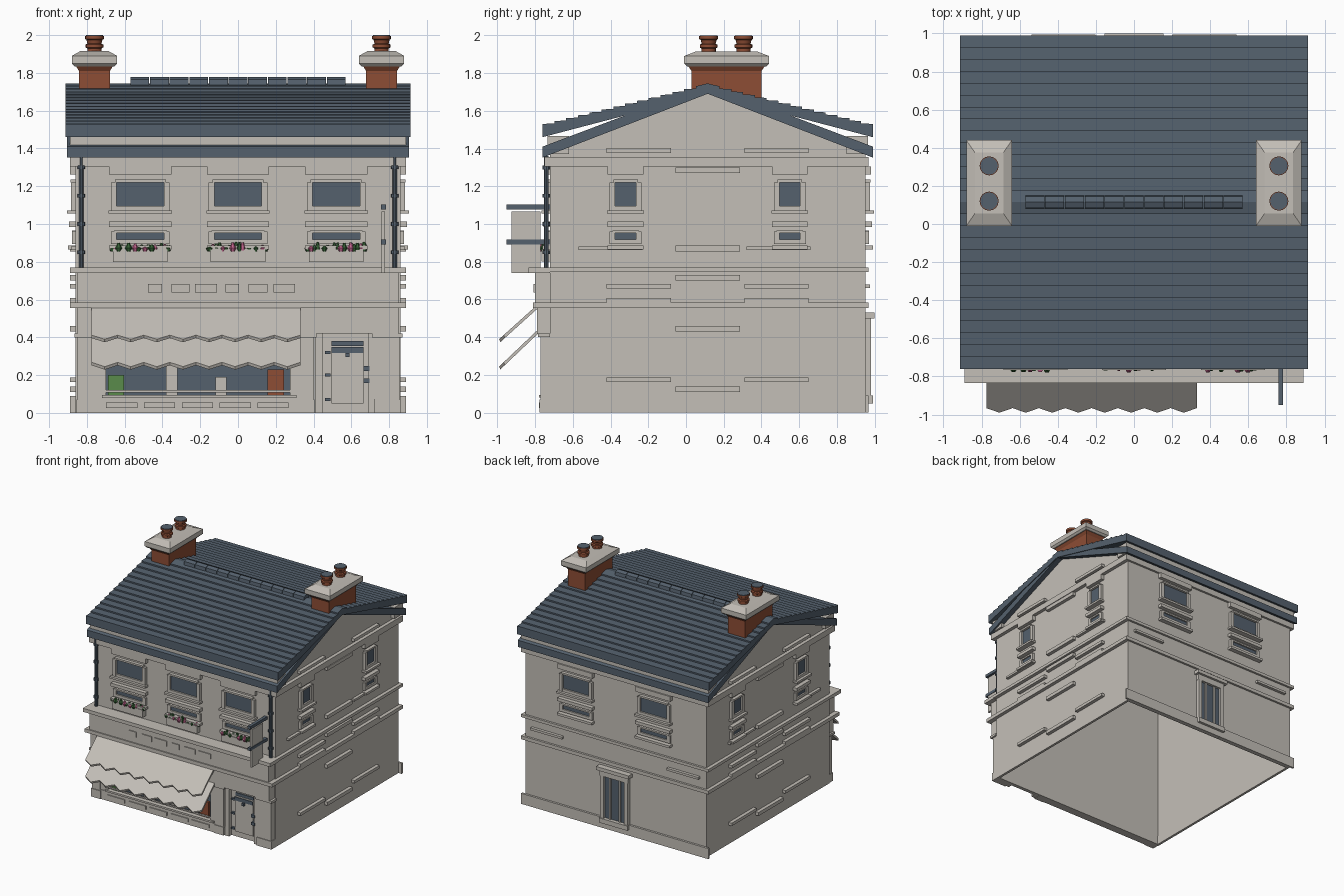
import bpy, bmesh, math, random
from mathutils import Matrix, Vector

random.seed(4)
cube = bpy.data.objects.get("Cube")
if cube:
    bpy.data.objects.remove(cube)

# Materials
COLOURS = {
    "stone": (.55, .52, .475), "slate": (.09, .12, .155), "brick": (.27, .075, .035),
    "leaf_green": (.035, .12, .035), "petal_pink": (.55, .13, .27), "crate_green": (.1, .26, .07),
}
MATS = {}
for label, rgb in COLOURS.items():
    m = bpy.data.materials.new(label)
    m.use_nodes = True
    m.diffuse_color = (*rgb, 1)
    m.node_tree.nodes["Principled BSDF"].inputs["Base Color"].default_value = (*rgb, 1)
    MATS[label] = m

# Wall planes of the house
HALF, FRONT, BACK, RIDGE = .86, -.72, .95, .115
FACES = {
    "front": lambda u, d, z: Vector((u, FRONT - d, z)),
    "back": lambda u, d, z: Vector((u, BACK + d, z)),
    "right": lambda u, d, z: Vector((HALF + d, u, z)),
    "left": lambda u, d, z: Vector((-HALF - d, u, z)),
}


def finish(name, bm, mat):
    bmesh.ops.recalc_face_normals(bm, faces=bm.faces)
    mesh = bpy.data.meshes.new(name)
    bm.to_mesh(mesh)
    bm.free()
    mesh.materials.append(MATS[mat])
    obj = bpy.data.objects.new(name, mesh)
    bpy.context.collection.objects.link(obj)
    return obj


def box(name, mat, u, d, z, face="front"):
    """Block on a wall: range along it, range outward, range in height."""
    a, b = (FACES[face](u[i], d[i], z[i]) for i in (0, 1))
    size = Vector(abs(s) for s in b - a)
    bm = bmesh.new()
    bmesh.ops.create_cube(bm, size=1, matrix=Matrix.Translation((a + b) / 2) @ Matrix.Diagonal(size).to_4x4())
    return finish(name, bm, mat)


def mid(centre, width):
    return centre - width / 2, centre + width / 2


def prism(name, mat, points, shift, open_base=False):
    """Flat outline pushed along a vector."""
    bm = bmesh.new()
    face = bm.faces.new([bm.verts.new(p) for p in points])
    new = bmesh.ops.extrude_face_region(bm, geom=[face], use_keep_orig=True)["geom"]
    bmesh.ops.translate(bm, vec=shift, verts=[g for g in new if isinstance(g, bmesh.types.BMVert)])
    if open_base:
        base = [f for f in bm.faces if all(v.co.z < .001 for v in f.verts)]
        bmesh.ops.delete(bm, geom=base, context="FACES")
    return finish(name, bm, mat)


def lathe(name, mat, profile, centre, sides=16):
    bm = bmesh.new()
    rings = []
    for r, z in profile:
        rings.append([bm.verts.new((centre[0] + r * math.cos(t), centre[1] + r * math.sin(t), z))
                      for t in (math.tau * i / sides for i in range(sides))])
    for low, high in zip(rings, rings[1:]):
        for i in range(sides):
            j = (i + 1) % sides
            bm.faces.new((low[i], low[j], high[j], high[i]))
    bm.faces.new(rings[0])
    bm.faces.new(rings[-1])
    obj = finish(name, bm, mat)
    bpy.context.view_layer.objects.active = obj
    obj.select_set(True)
    bpy.ops.object.shade_smooth_by_angle(angle=math.radians(35))
    obj.select_set(False)


# House shell, hollow and open underneath
outline = [(FRONT, 0), (BACK, 0), (BACK, 1.37), (RIDGE, 1.7), (FRONT, 1.37)]
shell = prism("house_walls", "stone", [(-HALF, y, z) for y, z in outline], (2 * HALF, 0, 0), True)
solid = shell.modifiers.new("wall_thickness", "SOLIDIFY")
solid.thickness, solid.offset = .03, -1

# String courses around the house
for label, z in (("lower", (.555, .585)), ("middle", (.745, .77)), ("eaves", (1.305, 1.355))):
    for face in FACES:
        span = mid(0, 2 * HALF + .06) if face in ("front", "back") else (FRONT, BACK)
        box(f"{label}_band_{face}", "stone", span, (0, .03 if face != "back" else .018), z, face)
box("back_plinth", "stone", (-.89, .89), (0, .018), (0, .09), "back")

# Roof: lower slab, eaves blocks and stepped slate courses on each slope
RUN, COURSES = .875, 14
for side, label in ((-1, "front"), (1, "back")):
    def slope(t, z):
        return RIDGE + side * RUN * t, z

    def roof_piece(name, half, pts):
        prism(name, "slate", [(-half, y, z) for y, z in pts], (2 * half, 0, 0))

    roof_piece(f"lower_roof_{label}", .905,
               [slope(0, 1.69), slope(1, 1.352), slope(1, 1.41), slope(0, 1.74)])
    steps = [slope(0, 1.69), slope(1, 1.46)]
    for i in range(COURSES, 0, -1):
        drop = .215 / COURSES
        steps += [slope(i / COURSES, 1.745 - i * drop), slope((i - 1) / COURSES, 1.733 - (i - 1) * drop)]
    steps[-1] = slope(0, 1.745)
    roof_piece(f"slate_courses_{label}", .912, steps)
    box(f"eaves_block_{label}", "stone", (-.89, .89), (-.1, .015), (1.37, 1.465), label)

# Ridge tiles
for i in range(11):
    x = -.52 + i * .104
    prism(f"ridge_tile_{i}", "slate",
          [(x - .05, RIDGE + dy, z) for dy, z in ((-.035, 1.73), (.035, 1.73), (.03, 1.765), (0, 1.777), (-.03, 1.765))],
          (.1, 0, 0))


# Chimneys with tapered caps and pots
def tier(name, mat, x, low, high):
    """Tapered block: half width, half depth and height at each end."""
    bm = bmesh.new()
    bmesh.ops.create_cube(bm, size=2)
    for v in bm.verts:
        hx, hy, z = high if v.co.z > 0 else low
        v.co = (x + v.co.x * hx, .215 + v.co.y * hy, z)
    finish(name, bm, mat)


for side, label in ((1, "left"), (-1, "right")):
    x = side * .76
    tier(f"{label}_chimney_stack", "brick", x, (.082, .185, 1.5), (.082, .185, 1.82))
    tier(f"{label}_chimney_flare", "brick", x, (.082, .185, 1.81), (.1, .205, 1.84))
    tier(f"{label}_chimney_cap", "stone", x, (.105, .21, 1.835), (.12, .225, 1.85))
    tier(f"{label}_chimney_cap_edge", "stone", x, (.12, .225, 1.85), (.12, .225, 1.89))
    tier(f"{label}_chimney_cap_top", "stone", x, (.12, .225, 1.89), (.075, .16, 1.915))
    for y in (.12, .305):
        lathe(f"{label}_chimney_pot", "brick",
              [(.038, 1.9), (.038, 1.93), (.047, 1.935), (.047, 1.95), (.037, 1.955),
               (.042, 1.975), (.05, 1.98), (.05, 1.995)], (x, y))
        lathe(f"{label}_pot_opening", "slate", [(.046, 1.99), (.046, 2)], (x, y))


# Sash windows
def window(name, face, u, w, ledge=.08):
    def bit(part, width, depth, z, mat="stone", at=0):
        box(f"{name}_{part}", mat, mid(u + at, width), (0, depth), z, face)
    bit("upper_glass", w, .008, (1.09, 1.22), "slate")
    bit("lower_glass", w, .008, (.918, .952), "slate")
    bit("lintel", w + .08, .03, (1.262, 1.305))
    bit("head", w + .02, .028, (1.22, 1.235))
    bit("sash_foot", w + .02, .022, (1.072, 1.095))
    bit("upper_sill", w + .085, .045, (1.055, 1.072))
    bit("middle_block", w + .08, .035, (.985, 1.012))
    bit("lower_head", w + .03, .02, (.952, .965))
    bit("lower_foot", w + .03, .02, (.895, .918))
    bit("lower_sill", w + ledge, .04, (.865, .885))
    for s in (-1, 1):
        bit("jamb", .03, .024, (1.072, 1.22), at=s * (w / 2 + .015))
        bit("lower_jamb", .03, .02, (.895, .96), at=s * (w / 2 + .015))


for i, x in enumerate((-.517, 0, .52)):
    window(f"front_window_{i}", "front", x, .25)
    # Flower box
    box(f"flower_box_{i}", "stone", mid(x, .29), (0, .045), (.8, .865))
    for k in range(18):
        mat = "petal_pink" if k % 3 == 1 else "leaf_green"
        fx = x - .15 + k * .0175
        r, top = random.uniform(.012, .02), random.uniform(.875, .905)
        lathe(f"flower_{i}", mat, [(r * .6, .855), (r, .872), (r * .3, top)],
              (fx, FRONT - random.uniform(.02, .045)), 6)
for x in (-.37, .37):
    window("back_window", "back", x, .25)
    box("back_ledge", "stone", mid(x * 1.75, .3), (0, .025), (.66, .68), "back")

# Gable windows and projecting stone ledges
for face in ("left", "right"):
    for y in (-.32, .55):
        window(f"{face}_window", face, y, .11)
    for z in (1.39, .67, .595, .175):
        for y in (-.25, .48):
            box(f"{face}_ledge", "stone", mid(y, .34), (0, .03), mid(z, .025), face)
    for z in (1.285, .87, .715, .445, .125):
        box(f"{face}_ledge", "stone", mid(RIDGE, .34), (0, .03), mid(z, .03), face)
    for y in (-.4, .49):
        box(f"{face}_long_sill", "stone", mid(y, .34), (0, .025), (.862, .88), face)

# Back door
box("back_door", "slate", mid(0, .2), (0, .008), (.09, .45), "back")
for u in (-.115, .115):
    box("back_door_jamb", "stone", mid(u, .035), (0, .03), (.05, .47), "back")
for u in (-.045, .045):
    box("back_door_mullion", "stone", mid(u, .014), (0, .018), (.09, .45), "back")
box("back_door_head", "stone", mid(0, .27), (0, .03), (.45, .5), "back")
box("back_door_hood", "stone", mid(0, .31), (0, .05), (.5, .53), "back")
box("back_door_step", "stone", mid(0, .27), (0, .04), (.05, .09), "back")

# Shopfront frieze, cornices and blank sign plates
box("shop_frieze", "stone", (-.85, .85), (0, .07), (.42, .56))
box("shop_cornice", "stone", (-.89, .89), (0, .09), (.555, .585))
box("sign_board", "stone", (-.85, .85), (0, .08), (.585, .74))
box("sign_board_cornice", "stone", (-.89, .89), (0, .115), (.74, .77))
for x, w in ((-.44, .075), (-.305, .095), (-.17, .115), (-.03, .07), (.105, .1), (.245, .115)):
    box("sign_plate", "stone", mid(x, w), (.08, .088), (.638, .682))

# Pilasters with capitals
for x, w in ((-.81, .08), (.36, .08), (.76, .07), (.825, .06)):
    box("pilaster", "stone", mid(x, w), (0, .05), (0, .42))
    box("pilaster_capital", "stone", mid(x, w + .03), (0, .065), (.4, .42))
    box("pilaster_base", "stone", mid(x, w + .01), (0, .056), (0, .07))

# Shop window, stall riser and goods
box("shop_glass", "slate", (-.7, .3), (0, .008), (.09, .42))
box("stall_riser", "stone", (-.77, .32), (0, .05), (0, .08))
box("shop_sill", "stone", (-.72, .31), (0, .06), (.08, .095))
box("shop_rail", "stone", (-.7, .3), (.035, .045), (.108, .12))
for x in (-.735, .31):
    box("shop_window_jamb", "stone", mid(x, .07), (0, .045), (.08, .42))
for i in range(5):
    box("riser_panel", "stone", mid(-.615 + i * .2, .165), (.05, .058), (.025, .055))
box("green_crate", "crate_green", mid(-.645, .085), (0, .025), (.09, .2))
box("brick_crate", "brick", mid(.2, .085), (0, .025), (.09, .23))
for x, top in ((-.35, .42), (-.09, .19)):
    box("shop_post", "stone", mid(x, .06), (0, .02), (.09, top))

# Awning: two sloping sheets with zigzag hems
HEMS = 16
for label, top, drop in (("upper", .57, .18), ("lower", .435, .19)):
    pts = [(.33, -.79, top), (-.775, -.79, top)]
    for i in range(HEMS + 1):
        t = 1 if i % 2 else .88
        pts.append((-.775 + 1.105 * i / HEMS, -.79 - .2 * t, top - drop * t))
    prism(f"{label}_awning", "stone", pts, (0, .006, -.016))

# Shop door
box("door_recess", "stone", (.44, .7), (0, .01), (0, .42))
for x in (.43, .71):
    box("door_jamb", "stone", mid(x, .04), (0, .045), (0, .42))
box("door_transom", "slate", mid(.58, .17), (.01, .018), (.355, .38))
box("door_leaf", "stone", mid(.58, .17), (.01, .025), (.05, .35))
box("door_top_pane", "slate", mid(.58, .17), (.025, .032), (.318, .348))
box("door_knocker", "slate", mid(.58, .02), (.025, .045), (.295, .318))
for z in (.07, .2, .32):
    box("door_hinge", "slate", mid(.475, .03), (.01, .03), mid(z, .015))
for z in (.17, .235):
    box("door_handle", "slate", mid(.68, .03), (.01, .05), mid(z, .025))

# Drainpipes with collars
for x in (-.83, .83):
    lathe("drainpipe", "slate", [(.013, .77), (.013, 1.36)], (x, FRONT - .02), 10)
    for z in (.85, 1, 1.15, 1.3):
        lathe("pipe_collar", "slate", [(.02, z - .01), (.02, z + .01)], (x, FRONT - .02), 10)

# Hanging sign
for z in (.905, 1.09):
    box("sign_bracket", "slate", mid(.77, .026), (0, .23), mid(z, .025))
box("hanging_sign", "stone", mid(.77, .018), (.05, .205), (.74, 1.065))
